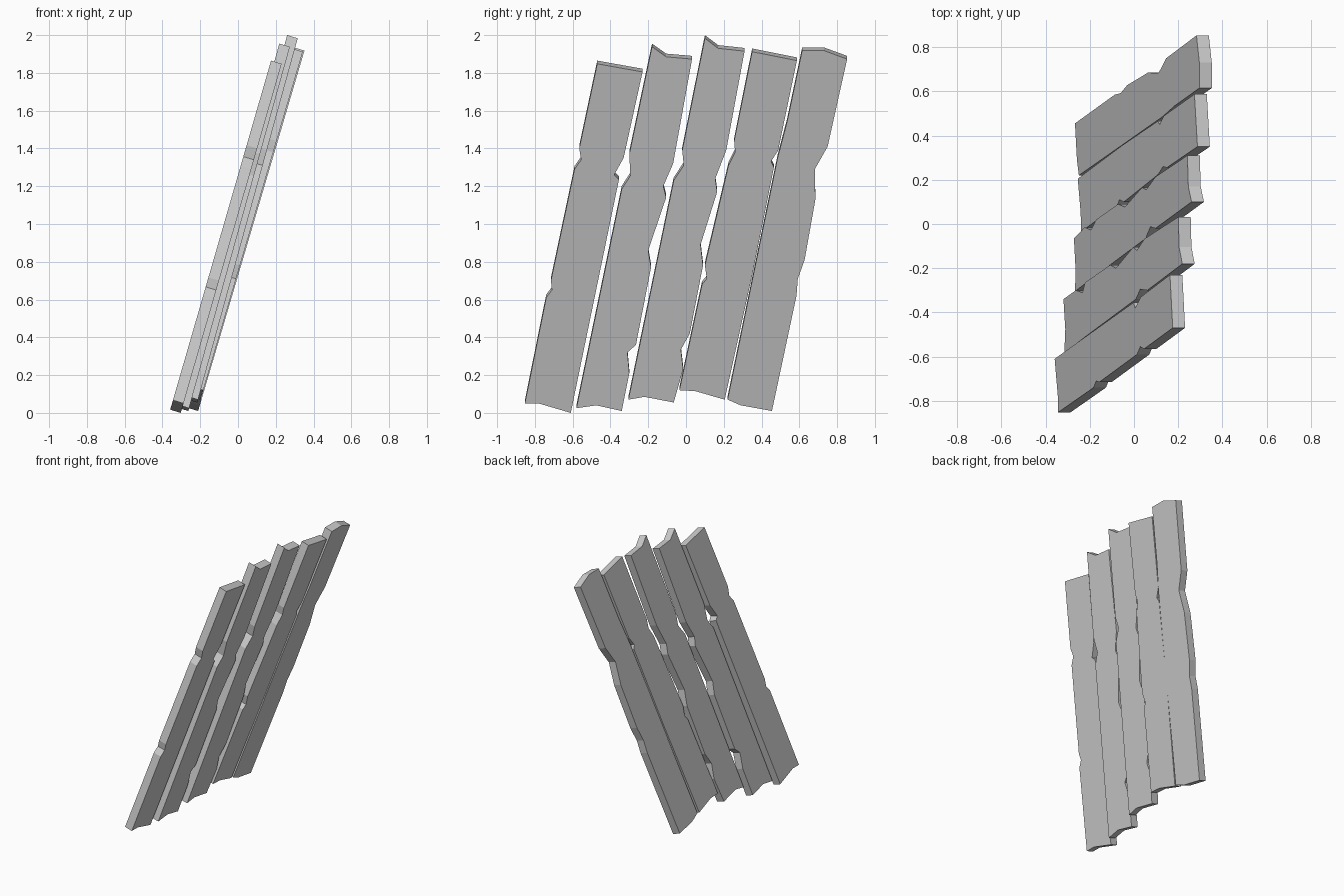
import bpy, bmesh
from mathutils import Vector

THICK = Vector((-0.056, 0, 0.017))   # from the underside to the upper face


def plank(name, x0, slope, left, right, bottom=(), top=()):
    """Leaning board: (y, z) outline on a tilted plane, extruded square to it.
    left and right run upwards; bottom and top are ragged end points, by rising y."""
    outline = list(bottom) + right + list(top)[::-1] + left[::-1]
    bm = bmesh.new()
    verts = [bm.verts.new((x0 + slope * z, y, z)) for y, z in outline]
    face = bm.faces.new(verts)
    ext = bmesh.ops.extrude_face_region(bm, geom=[face])
    moved = [g for g in ext["geom"] if isinstance(g, bmesh.types.BMVert)]
    bmesh.ops.translate(bm, vec=THICK, verts=moved)
    bmesh.ops.recalc_face_normals(bm, faces=bm.faces)
    me = bpy.data.meshes.new(name)
    bm.to_mesh(me)
    bm.free()
    ob = bpy.data.objects.new(name, me)
    bpy.context.collection.objects.link(ob)


# Front-most board, chipped on its outer edge
plank("plank_1", -0.303, 0.289,
      [(-.853, .05), (-.74, .61), (-.71, .65), (-.715, .70),
       (-.59, 1.29), (-.555, 1.34), (-.565, 1.40), (-.47, 1.848)],
      [(-.61, 0), (-.355, 1.235), (-.38, 1.26), (-.33, 1.35), (-.23, 1.805)],
      bottom=[(-.78, .05)])

# Second board
plank("plank_2", -0.266, 0.279,
      [(-.58, .025), (-.34, 1.185), (-.295, 1.255), (-.30, 1.37), (-.18, 1.938)],
      [(-.34, .01), (-.30, .21), (-.31, .32), (-.265, .36), (-.185, .77), (-.20, .86),
       (-.105, 1.14), (-.12, 1.20), (-.068, 1.32), (.032, 1.873)],
      bottom=[(-.475, .04)], top=[(-.105, 1.885)])

# Middle board
plank("plank_3", -0.231, 0.276,
      [(-.305, .07), (-.065, 1.23), (-.012, 1.31), (-.02, 1.39), (.10, 1.983)],
      [(-.065, .055), (-.015, .23), (-.027, .335), (.02, .42), (.09, .78), (.077, .89),
       (.165, 1.17), (.155, 1.24), (.213, 1.39), (.31, 1.915)],
      bottom=[(-.22, .085)], top=[(.17, 1.93)])

# Fourth board
plank("plank_4", -0.219, 0.294,
      [(-.035, .12), (.085, .68), (.11, .71), (.10, .78),
       (.225, 1.31), (.26, 1.38), (.255, 1.44), (.35, 1.912)],
      [(.205, .07), (.355, .75), (.465, 1.30), (.45, 1.33), (.488, 1.39), (.587, 1.865)],
      bottom=[(.05, .115)])

# Rear-most board, worn on its outer edge
plank("plank_5", -0.214, 0.295,
      [(.22, .07), (.485, 1.35), (.535, 1.54), (.615, 1.918)],
      [(.455, .01), (.585, .62), (.592, .71), (.628, .81), (.685, 1.13),
       (.682, 1.29), (.75, 1.41), (.853, 1.873)],
      bottom=[(.29, .04)], top=[(.73, 1.918)])
